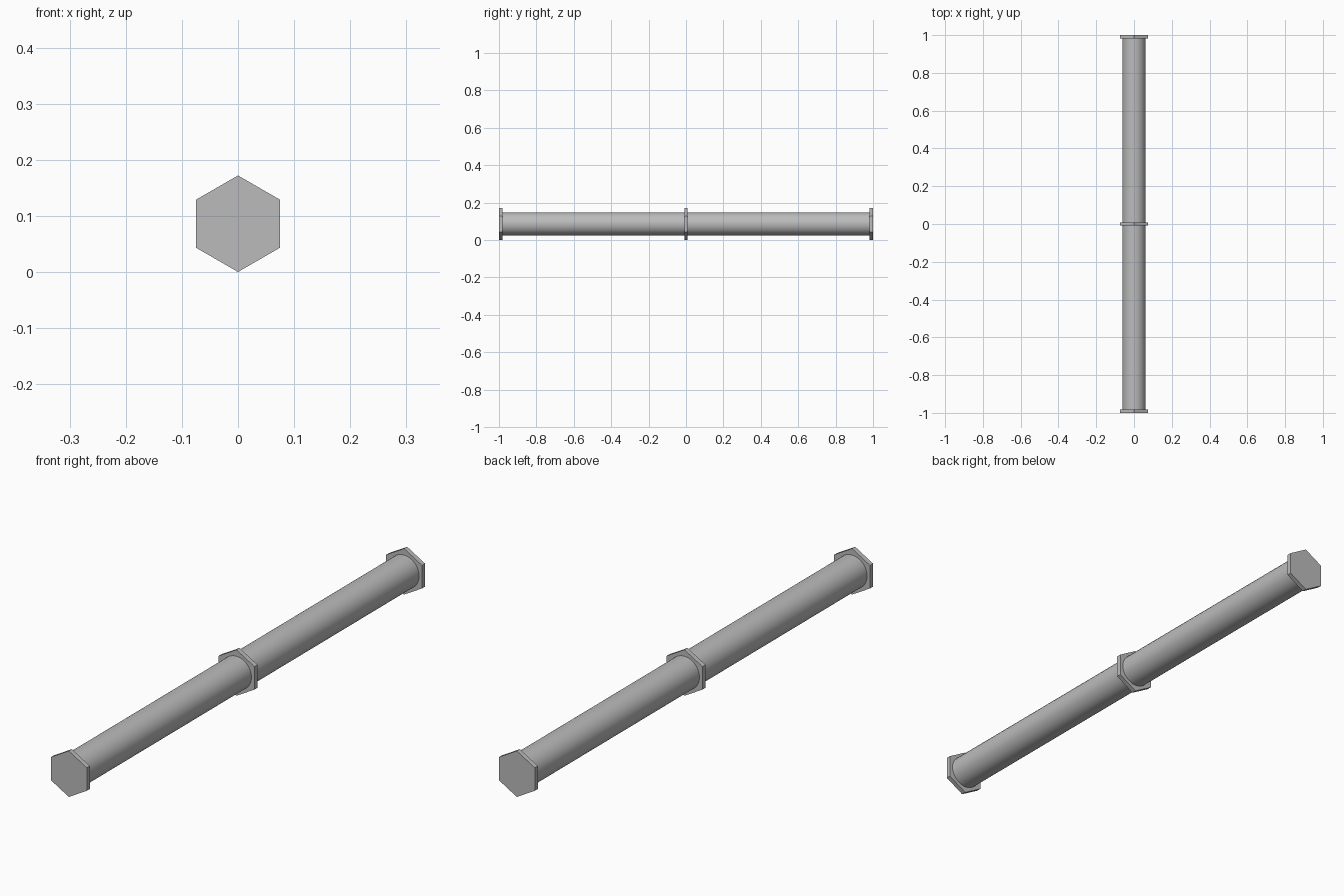
import bpy
from math import radians

cube = bpy.data.objects.get("Cube")
if cube:
    bpy.data.objects.remove(cube, do_unlink=True)

HEX_RADIUS = 0.086
PIPE_RADIUS = 0.062
FLANGE = 0.018

# Single grey metal
metal = bpy.data.materials.new("grey_metal")
metal.use_nodes = True
grey = (0.5, 0.5, 0.5, 1)
metal.diffuse_color = grey
metal.node_tree.nodes["Principled BSDF"].inputs["Base Color"].default_value = grey


def prism(name, sides, radius, y0, y1):
    """Prism along y with a corner pointing up."""
    bpy.ops.mesh.primitive_cylinder_add(
        vertices=sides, radius=radius, depth=y1 - y0,
        location=(0, (y0 + y1) / 2, HEX_RADIUS), rotation=(radians(90), 0, 0))
    ob = bpy.context.object
    ob.name = name
    ob.data.materials.append(metal)
    bpy.ops.object.transform_apply(location=False, rotation=True, scale=True)
    return ob


# Hexagonal flanges at both ends and the middle
for name, y in (("front_flange", -1), ("middle_flange", -FLANGE / 2),
                ("back_flange", 1 - FLANGE)):
    prism(name, 6, HEX_RADIUS, y, y + FLANGE)

# Round pipe sections between the flanges
for name, y0, y1 in (("front_pipe", FLANGE - 1, -FLANGE / 2),
                     ("back_pipe", FLANGE / 2, 1 - FLANGE)):
    prism(name, 32, PIPE_RADIUS, y0, y1)
    bpy.ops.object.shade_smooth_by_angle(angle=radians(30))
